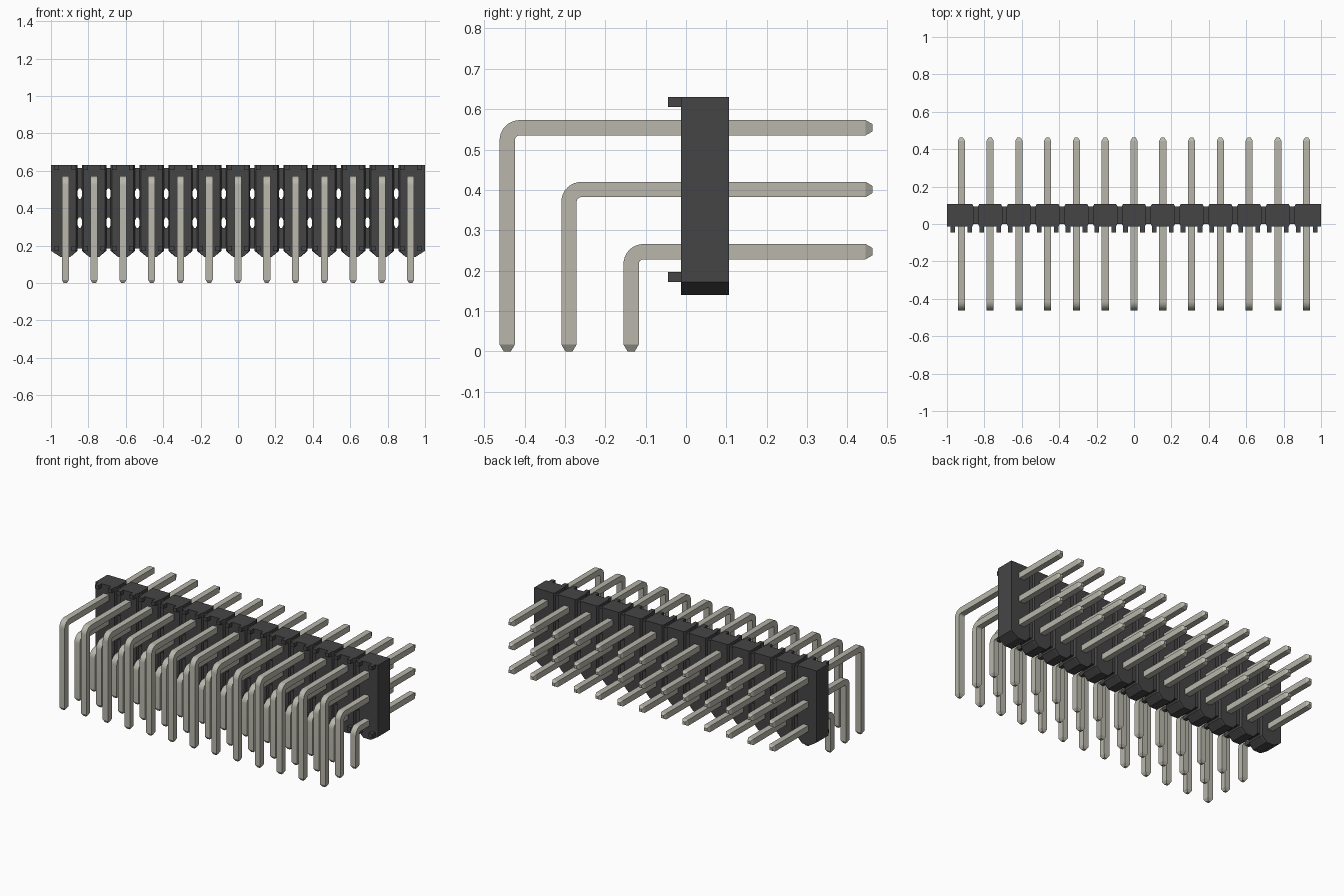
import bpy, bmesh, math
from mathutils import Vector

cube = bpy.data.objects.get("Cube")
if cube:
    bpy.data.objects.remove(cube, do_unlink=True)

N = 13
PITCH = 2 / N
Y0, Y1 = -0.013, 0.107          # housing front and back
TOP, SHOULDER, BOTTOM = 0.63, 0.172, 0.14
HALF = 0.019                    # half thickness of a pin


def material(name, rgb, rough):
    m = bpy.data.materials.new(name)
    m.use_nodes = True
    m.diffuse_color = (*rgb, 1)
    bsdf = m.node_tree.nodes["Principled BSDF"]
    bsdf.inputs["Base Color"].default_value = (*rgb, 1)
    bsdf.inputs["Roughness"].default_value = rough
    return m


PLASTIC = material("black plastic", (0.06, 0.06, 0.06), 0.6)
METAL = material("tinned metal", (0.48, 0.47, 0.41), 0.4)


def loft(name, rings, mat):
    """Mesh skinned over matching rings of points, capped at both ends."""
    bm = bmesh.new()
    loops = [[bm.verts.new(p) for p in ring] for ring in rings]
    for a, b in zip(loops, loops[1:]):
        for i in range(len(a)):
            j = (i + 1) % len(a)
            bm.faces.new((a[i], a[j], b[j], b[i]))
    bm.faces.new(loops[0])
    bm.faces.new(loops[-1])
    bmesh.ops.recalc_face_normals(bm, faces=bm.faces)
    me = bpy.data.meshes.new(name)
    bm.to_mesh(me)
    bm.free()
    me.materials.append(mat)
    return me


def place(name, me, x=0):
    ob = bpy.data.objects.new(name, me)
    ob.location.x = x
    bpy.context.collection.objects.link(ob)
    return ob


def extrude_y(name, profile, y0, y1):
    return loft(name, [[(x, y, z) for x, z in profile] for y in (y0, y1)], PLASTIC)


# Housing cells: pentagon-like outline, chamfered on the sides that meet a neighbour
def cell(name, left_end, right_end):
    rings = []
    for y, w in ((Y0, 0.058), (0.0, 0.065), (0.094, 0.065), (Y1, 0.058)):
        l = PITCH / 2 if left_end else w
        r = PITCH / 2 if right_end else w
        rings.append([(-l, y, TOP), (-l, y, SHOULDER), (-0.027, y, BOTTOM),
                      (0.027, y, BOTTOM), (r, y, SHOULDER), (r, y, TOP)])
    return loft(name, rings, PLASTIC)


cells = {-1: cell("end_cell_right", True, False),
         0: cell("housing_cell", False, False),
         1: cell("end_cell_left", False, True)}

# Webs join neighbouring cells, leaving two small through holes per joint
W, C = 0.016, 0.005
webs = []
for lo, hi in ((0.185, 0.295), (0.35, 0.45), (0.505, 0.615)):
    dl = 0 if lo < 0.2 else 0.022
    dh = 0 if hi > 0.6 else 0.022
    webs.append(extrude_y("housing_web", [
        (-W, lo - dl), (-C, lo), (C, lo), (W, lo - dl),
        (W, hi + dh), (C, hi), (-C, hi), (-W, hi + dh)], 0.0, 0.094))

# Standoff nubs on the front corners of every cell
nubs = []
for z0, z1 in ((0.605, TOP), (SHOULDER, 0.197)):
    for s in (-1, 1):
        a, b = s * 0.033, s * 0.058
        nubs.append(extrude_y("standoff_nub", [(a, z0), (b, z0), (b, z1), (a, z1)],
                              -0.045, Y0 + 0.002))


# Right-angle pin: square section swept along a bent path with tapered tips
def pin(name, y_leg, z):
    r = 0.031
    path = [(0.462, z, 0, 0.009), (0.445, z, 0, HALF)]
    for i in range(9):
        a = math.pi / 2 * i / 8
        path.append((y_leg + r - r * math.sin(a), z - r + r * math.cos(a), a, HALF))
    path += [(y_leg, 0.017, math.pi / 2, HALF), (y_leg, 0.0, math.pi / 2, 0.009)]
    rings = []
    for y, zz, a, h in path:
        n = Vector((0, -math.sin(a), math.cos(a))) * h   # outward side of the bend
        c = Vector((0, y, zz))
        s = Vector((h, 0, 0))
        rings.append([c - s - n, c + s - n, c + s + n, c - s + n])
    return loft(name, rings, METAL)


pins = [(n, pin(n, y, z)) for n, y, z in (("short_pin", -0.136, 0.247),
                                          ("middle_pin", -0.290, 0.401),
                                          ("long_pin", -0.443, 0.554))]

pin_objects = []
for i in range(N):
    x = (i - (N - 1) / 2) * PITCH
    end = -1 if i == 0 else 1 if i == N - 1 else 0
    place(cells[end].name, cells[end], x)
    for me in nubs:
        place("standoff_nub", me, x)
    if i < N - 1:
        for me in webs:
            place("housing_web", me, x + PITCH / 2)
    for name, me in pins:
        pin_objects.append(place(name, me, x))

# Smooth the bends, keep the square edges sharp
bpy.ops.object.select_all(action='DESELECT')
for ob in pin_objects[:3]:
    ob.select_set(True)
bpy.context.view_layer.objects.active = pin_objects[0]
bpy.ops.object.shade_smooth_by_angle(angle=math.radians(25))
